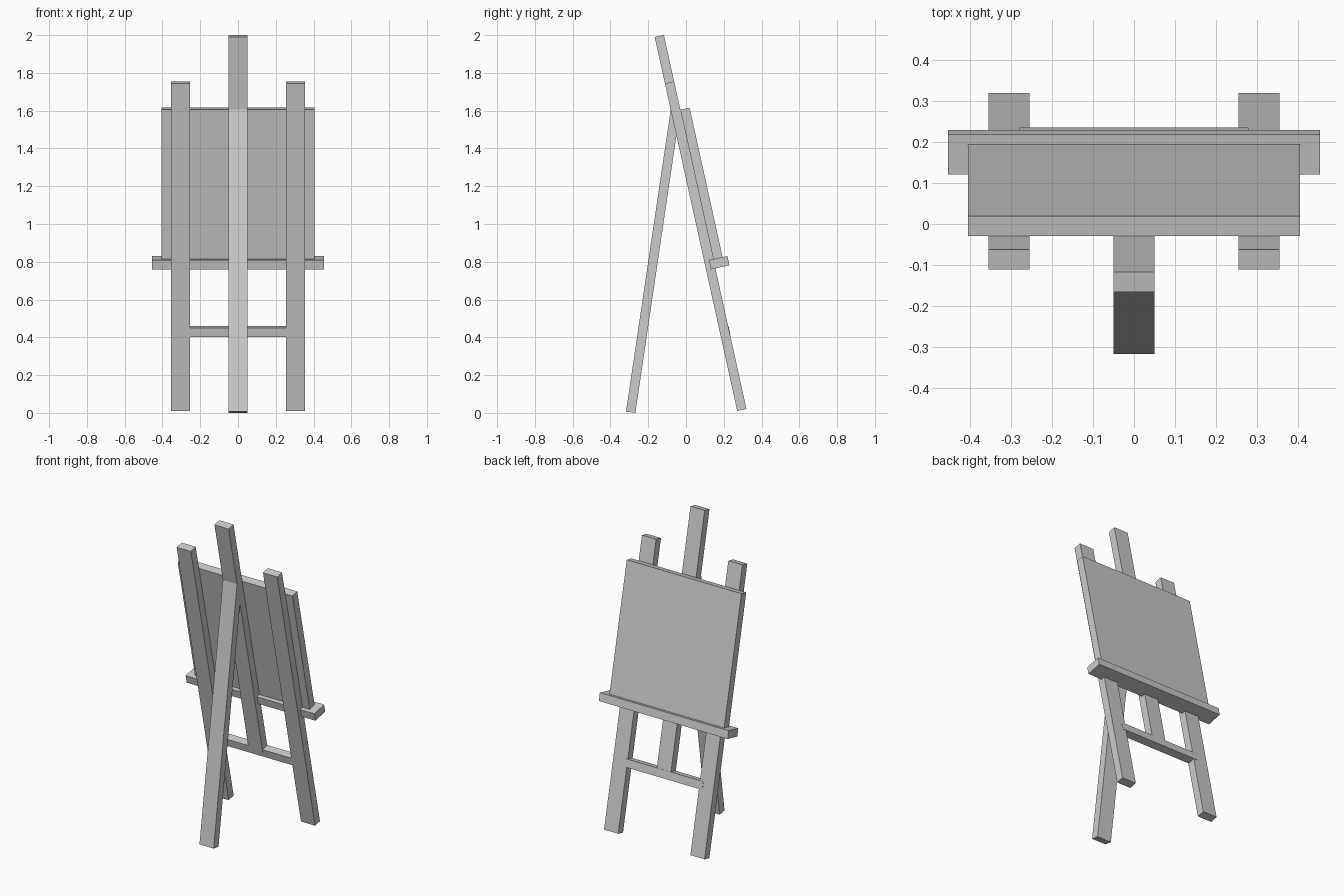
import bpy
from math import radians

if "Cube" in bpy.data.objects:
    bpy.data.objects.remove(bpy.data.objects["Cube"])


def plank(name, x, n, u, foot, tilt):
    """Box spanning x, n (across thickness) and u (up the slope), tilted about its foot point."""
    lo, hi = zip(x, n, u)
    bpy.ops.mesh.primitive_cube_add(size=1)
    ob = bpy.context.object
    ob.name = name
    for v in ob.data.vertices:
        v.co = [hi[i] if v.co[i] > 0 else lo[i] for i in range(3)]
    ob.location = (0, foot[0], foot[1])
    ob.rotation_euler.x = radians(tilt)
    return ob


FRAME = ((0.32, 0.021), 12.45)    # lower outer corner of the leaning frame
PROP = ((-0.268, 0.0), -8.42)     # lower inner corner of the prop leg

# Leaning side legs
for side, x in (("left", (-0.355, -0.255)), ("right", (0.255, 0.355))):
    plank("side_leg_" + side, x, (-0.05, 0), (0, 1.776), *FRAME)

# Centre post, ending inside the crossbar
plank("centre_post", (-0.05, 0.05), (-0.05, 0), (0.427, 2.027), *FRAME)

# Crossbar between the legs, slightly proud of them
plank("crossbar", (-0.28, 0.28), (-0.048, 0.002), (0.40, 0.45), *FRAME)

# Tray and the canvas resting on it
plank("tray", (-0.455, 0.455), (-0.024, 0.076), (0.762, 0.812), *FRAME)
plank("canvas", (-0.405, 0.405), (0, 0.05), (0.812, 1.622), *FRAME)

# Prop leg leaning into the post
plank("prop_leg", (-0.05, 0.05), (-0.05, 0), (0, 1.62), *PROP)
